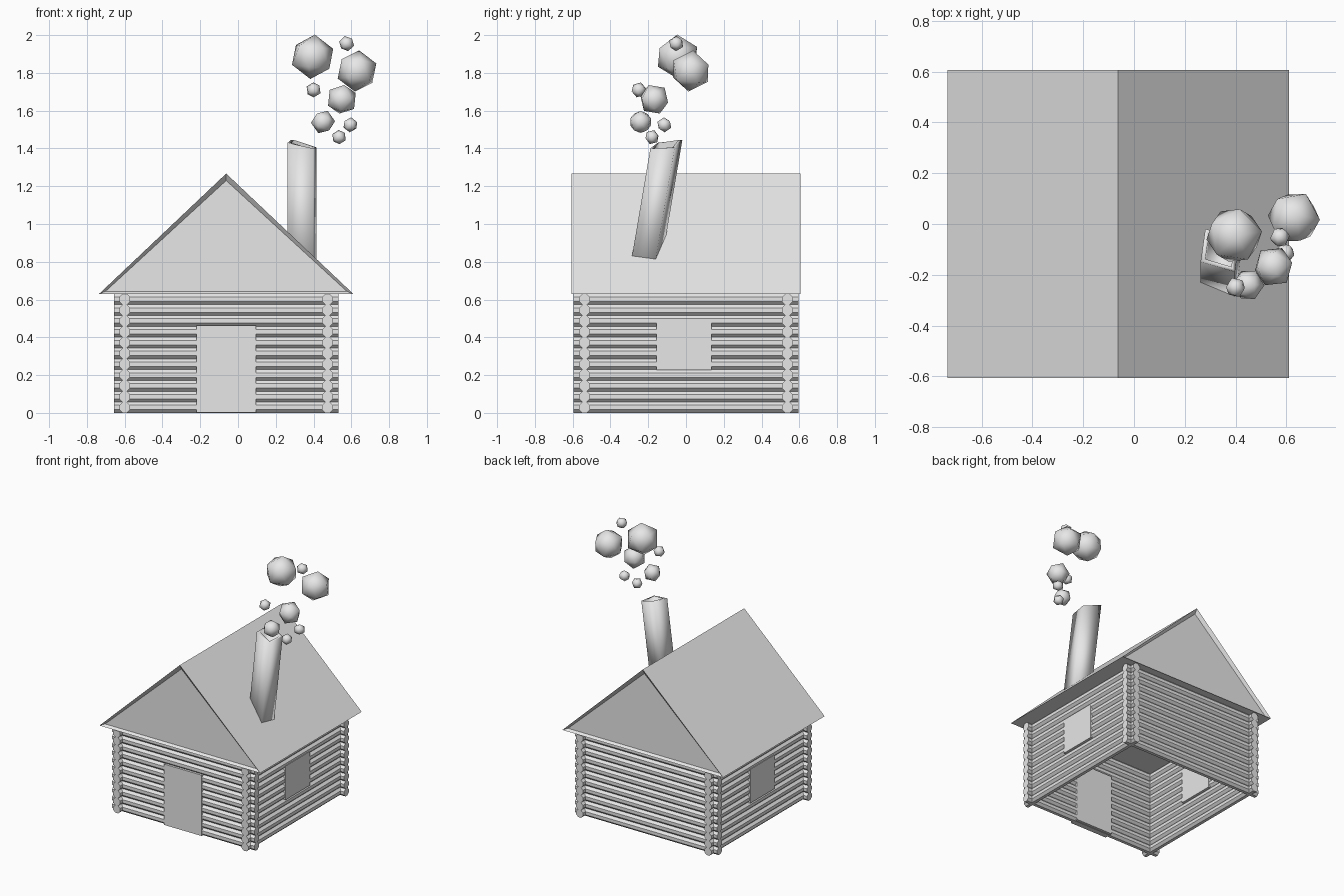
import bpy, bmesh, math, random
from mathutils import Matrix, Vector

random.seed(4)
if "Cube" in bpy.data.objects:
    bpy.data.objects.remove(bpy.data.objects["Cube"], do_unlink=True)

CX = -0.0625          # middle of the house in x
EAVE, RIDGE = 0.63, 1.267
ROWS = 11
PITCH = EAVE / ROWS
WALL, LOG_LEN = 0.537, 1.19

grey = bpy.data.materials.new("plain grey")
grey.use_nodes = True
grey.diffuse_color = (0.8, 0.8, 0.8, 1)
grey.node_tree.nodes["Principled BSDF"].inputs["Base Color"].default_value = (0.8, 0.8, 0.8, 1)


def finish(name, bm, smooth=False):
    bmesh.ops.recalc_face_normals(bm, faces=bm.faces)
    for f in bm.faces:
        f.smooth = smooth
    mesh = bpy.data.meshes.new(name)
    bm.to_mesh(mesh)
    bm.free()
    mesh.materials.append(grey)
    ob = bpy.data.objects.new(name, mesh)
    bpy.context.collection.objects.link(ob)
    return ob


def box(name, centre, size):
    bm = bmesh.new()
    bmesh.ops.create_cube(bm, matrix=Matrix.Translation(centre) @ Matrix.Diagonal((*size, 1)))
    return finish(name, bm)


# Log walls: stacks of eight-sided logs crossing at the corners
def log_wall(name, x, y, axis):
    bm = bmesh.new()
    radius = PITCH / 2 / math.cos(math.pi / 8)
    turn = Matrix.Rotation(math.pi / 2, 4, "Y" if axis == "X" else "X")
    for i in range(ROWS):
        place = Matrix.Translation((x, y, (i + 0.5) * PITCH))
        bmesh.ops.create_cone(bm, cap_ends=True, segments=8, radius1=radius, radius2=radius,
                              depth=LOG_LEN,
                              matrix=place @ turn @ Matrix.Rotation(math.pi / 8, 4, "Z"))
    return finish(name, bm)


log_wall("front_wall", CX, -WALL, "X")
log_wall("back_wall", CX, WALL, "X")
log_wall("left_wall", CX + WALL, 0, "Y")
log_wall("right_wall", CX - WALL, 0, "Y")

# Door and side windows: slabs set through the walls
box("door", (-0.063, -WALL, 0.232), (0.314, 0.066, 0.46))
for side, label in ((1, "left"), (-1, "right")):
    box(label + "_window", (CX + side * WALL, -0.01, 0.355), (0.066, 0.29, 0.256))

# Roof: triangular prism with recessed gables
bm = bmesh.new()
profile = [(CX - 0.673, EAVE), (CX + 0.673, EAVE), (CX, RIDGE)]
front = bm.faces.new([bm.verts.new((x, -0.607, z)) for x, z in profile])
ext = bmesh.ops.extrude_face_region(bm, geom=[front], use_keep_orig=True)
bmesh.ops.translate(bm, vec=(0, 1.214, 0), verts=[v for v in ext["geom"] if isinstance(v, bmesh.types.BMVert)])
bmesh.ops.recalc_face_normals(bm, faces=bm.faces)
gables = [f for f in bm.faces if len(f.verts) == 3]
bmesh.ops.inset_individual(bm, faces=gables, thickness=0.037, depth=0)
for f in gables:
    bmesh.ops.translate(bm, vec=-0.02 * f.normal, verts=f.verts)
finish("roof", bm)

# Chimney: leaning square tube, slightly twisted, with a slanted open top
section = [Vector(p) for p in ((0.398, -0.267), (0.416, -0.139), (0.281, -0.105), (0.262, -0.233))]
middle = sum(section, Vector((0, 0))) / 4
top_z = (1.4, 1.405, 1.445, 1.43)


def chimney_ring(bm, heights, scale):
    ring = []
    for p, z in zip(section, heights):
        q = middle + (p - middle) * scale
        ring.append(bm.verts.new((q.x, q.y + 0.17 * (z - 0.94), z)))
    return ring


bm = bmesh.new()
rings = [chimney_ring(bm, [0.72] * 4, 1), chimney_ring(bm, top_z, 1),
         chimney_ring(bm, top_z, 0.75), chimney_ring(bm, [1.3] * 4, 0.75)]
for a, b in zip(rings, rings[1:]):
    for i in range(4):
        j = (i + 1) % 4
        bm.faces.new((a[i], a[j], b[j], b[i]))
bm.faces.new(rings[0])
bm.faces.new(rings[-1])
finish("chimney", bm, smooth=True)

# Smoke: twenty-sided puffs rising from the chimney
puffs = [(0.395, -0.045, 1.885, 0.118), (0.63, 0.025, 1.81, 0.11),
         (0.55, -0.168, 1.66, 0.082), (0.45, -0.24, 1.54, 0.064),
         (0.575, -0.052, 1.955, 0.041), (0.4, -0.25, 1.71, 0.041),
         (0.595, -0.115, 1.525, 0.04), (0.535, -0.18, 1.46, 0.039)]
for n, (x, y, z, r) in enumerate(puffs, 1):
    bm = bmesh.new()
    spin = Matrix.Rotation(random.uniform(0, 6), 4, "Z") @ Matrix.Rotation(random.uniform(0, 1), 4, "X")
    bmesh.ops.create_icosphere(bm, subdivisions=1, radius=r,
                               matrix=Matrix.Translation((x, y, z)) @ spin)
    finish(f"smoke_puff_{n}", bm, smooth=True)
